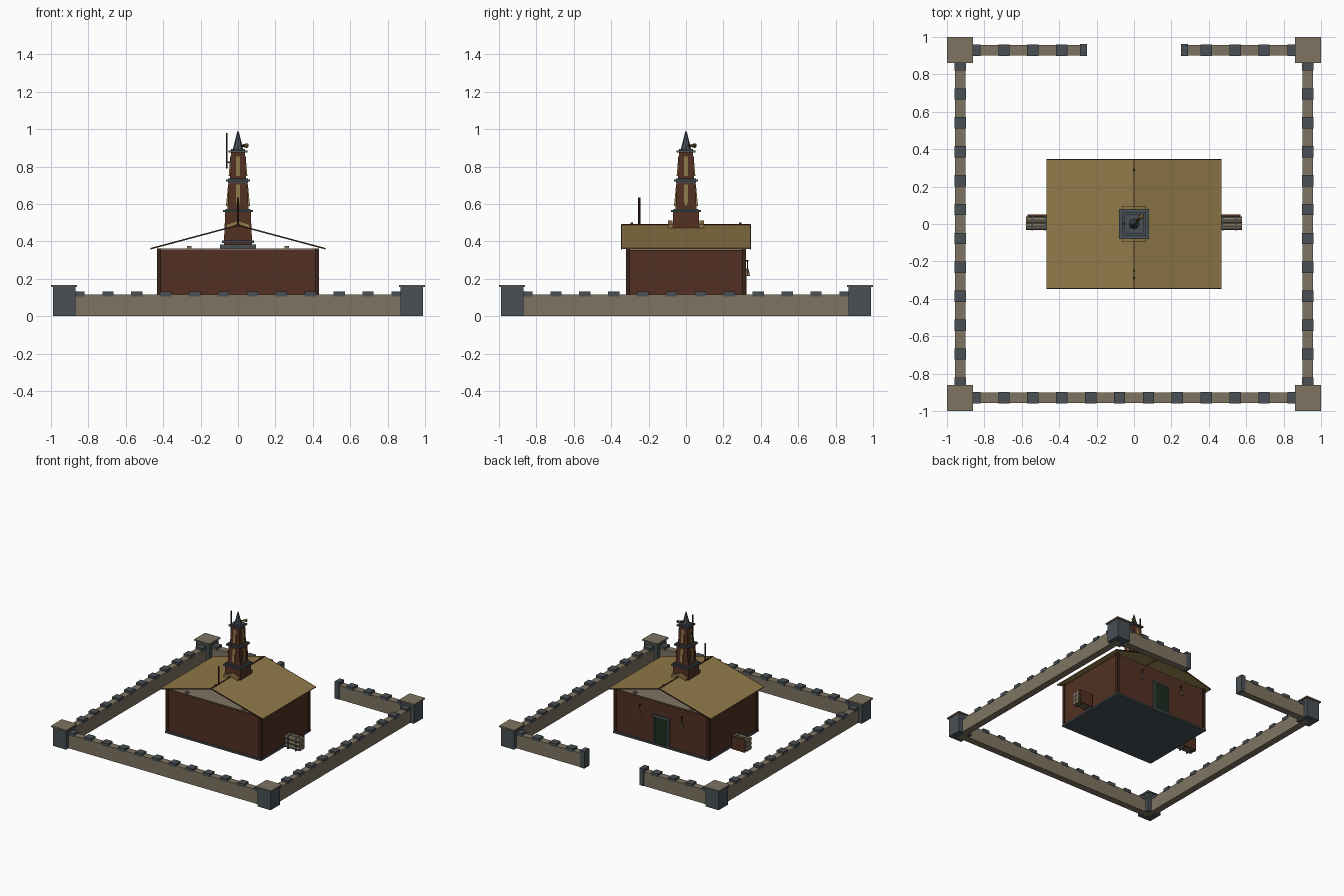
import bpy, math
from mathutils import Vector

old = bpy.data.objects.get("Cube")
if old:
    bpy.data.objects.remove(old, do_unlink=True)


def material(name, r, g, b):
    m = bpy.data.materials.new(name)
    m.use_nodes = True
    m.diffuse_color = (r, g, b, 1)
    m.node_tree.nodes["Principled BSDF"].inputs["Base Color"].default_value = (r, g, b, 1)
    return m


STONE = material("warm stone", 0.21, 0.175, 0.12)
SLATE = material("slate grey", 0.065, 0.08, 0.09)
BRICK = material("red brown wall", 0.085, 0.03, 0.016)
WOOD = material("dark wood", 0.045, 0.018, 0.010)
THATCH = material("straw roof", 0.28, 0.19, 0.065)
GREEN = material("dark green door", 0.012, 0.026, 0.016)


def mesh(name, verts, faces, mat):
    data = bpy.data.meshes.new(name)
    data.from_pydata(verts, [], faces)
    data.materials.append(mat)
    ob = bpy.data.objects.new(name, data)
    bpy.context.collection.objects.link(ob)
    return ob


def prism(name, lower, upper, mat):
    """Join two matching rings of points into a closed solid."""
    n = len(lower)
    sides = [(i, (i + 1) % n, n + (i + 1) % n, n + i) for i in range(n)]
    return mesh(name, lower + upper,
                sides + [tuple(reversed(range(n))), tuple(range(n, 2 * n))], mat)


def box(name, x0, x1, y0, y1, z0, z1, mat):
    ring = [(x0, y0), (x1, y0), (x1, y1), (x0, y1)]
    return prism(name, [(x, y, z0) for x, y in ring], [(x, y, z1) for x, y in ring], mat)


def block(name, x, y, hx, hy, z0, z1, mat):
    return box(name, x - hx, x + hx, y - hy, y + hy, z0, z1, mat)


def taper(name, z0, z1, r0, r1, mat):
    ring = [(-1, -1), (1, -1), (1, 1), (-1, 1)]
    return prism(name, [(x * r0, y * r0, z0) for x, y in ring],
                 [(x * r1, y * r1, z1) for x, y in ring], mat)


def rod(name, a, b, r0, r1, mat, sides=8):
    a, b = Vector(a), Vector(b)
    bpy.ops.mesh.primitive_cone_add(vertices=sides, radius1=r0, radius2=r1,
                                    depth=(b - a).length, location=(a + b) / 2)
    ob = bpy.context.object
    ob.name = name
    ob.rotation_euler = (b - a).to_track_quat('Z', 'Y').to_euler()
    ob.data.materials.append(mat)
    return ob


# Perimeter wall with a gap for the gate at the back
R, T, H = 0.93, 0.028, 0.115
box("front_wall", -R, R, -R - T, -R + T, 0, H, STONE)
for s, side in ((-1, "right"), (1, "left")):
    block(side + "_wall", s * R, 0, T, R, 0, H, STONE)
    block(side + "_back_wall", s * 0.575, R, 0.3, T, 0, H, STONE)
    block(side + "_gate_post", s * 0.27, R, 0.02, 0.033, 0, 0.14, SLATE)

    # Corner posts with overhanging caps
    for t in (-1, 1):
        block("corner_post", s * R, t * R, 0.06, 0.06, 0, 0.155, SLATE)
        block("corner_cap", s * R, t * R, 0.07, 0.07, 0.155, 0.166, STONE)

# Battlement blocks along the wall tops
for i in range(12):
    p = -0.85 + i * 1.7 / 11
    block("front_merlon", p, -R, 0.03, 0.031, H - 0.01, 0.132, SLATE)
    for s in (-1, 1):
        block("side_merlon", s * R, p, 0.031, 0.03, H - 0.01, 0.132, SLATE)
    if abs(p) > 0.3:
        block("back_merlon", p, R, 0.03, 0.031, H - 0.01, 0.132, SLATE)

# House body, plinth, corner timbers and attic floor
block("house_walls", 0, 0, 0.425, 0.313, 0.004, 0.355, BRICK)
block("house_plinth", 0, 0, 0.436, 0.324, 0, 0.014, SLATE)
block("attic_floor", 0, 0, 0.415, 0.308, 0.355, 0.361, STONE)
for s in (-1, 1):
    for t in (-1, 1):
        block("corner_timber", s * 0.423, t * 0.311, 0.011, 0.011, 0.014, 0.362, WOOD)


# Pitched sheets follow one shared roof line
def pitched(name, half, y0, y1, ridge, drop, thick, mat):
    pts = [(-half, ridge - drop), (0, ridge), (half, ridge - drop),
           (half, ridge - drop - thick), (0, ridge - thick), (-half, ridge - drop - thick)]
    return prism(name, [(x, y0, z) for x, z in pts], [(x, y1, z) for x, z in pts], mat)


pitched("roof", 0.467, -0.343, 0.343, 0.49, 0.125, 0.006, THATCH)
pitched("front_roof_trim", 0.467, -0.348, -0.343, 0.49, 0.125, 0.008, WOOD)
pitched("back_roof_trim", 0.467, 0.343, 0.348, 0.49, 0.125, 0.008, WOOD)
block("ridge_beam", 0, 0, 0.004, 0.345, 0.482, 0.493, WOOD)
for t in (-1, 1):
    y = t * 0.083
    pitched("tower_collar", 0.065, y - 0.012, y + 0.012, 0.512, 0.022, 0.02, THATCH)
    block("ridge_knob", 0, t * 0.29, 0.006, 0.006, 0.488, 0.5, WOOD)
    for x in (-0.26, 0.26):
        block("attic_knob", x, t * 0.29, 0.012, 0.01, 0.36, 0.376, STONE)

# Stepped tower
block("tower_foot", 0, 0, 0.095, 0.095, 0.36, 0.384, SLATE)
block("tower_base_band", 0, 0, 0.086, 0.086, 0.392, 0.405, SLATE)
taper("tower_base", 0.38, 0.56, 0.076, 0.068, BRICK)
taper("tower_middle", 0.56, 0.722, 0.056, 0.05, BRICK)
taper("tower_top", 0.72, 0.88, 0.043, 0.038, BRICK)
for z, r in ((0.556, 0.08), (0.72, 0.065), (0.876, 0.05)):
    block("tower_band", 0, 0, r, r, z, z + 0.011, SLATE)
    block("tower_band_lip", 0, 0, r - 0.012, r - 0.012, z - 0.008, z + 0.017, SLATE)

# Sloping straw-coloured strips on each tower face
for z0, z1, r0, r1 in ((0.59, 0.705, 0.064, 0.053), (0.75, 0.855, 0.05, 0.041)):
    for k in range(4):
        ring = [(-0.012, 0), (0.012, 0), (0.012, 0.012), (-0.012, 0.012)]
        strip = prism("tower_strip", [(x, y - r0, z0) for x, y in ring],
                      [(x * 0.8, y - r1, z1) for x, y in ring], THATCH)
        strip.rotation_euler.z = k * math.pi / 2

# Spire, horn and poles
rod("spire", (0, 0, 0.885), (0, 0, 0.99), 0.03, 0.003, SLATE)
rod("horn", (0.008, 0.008, 0.912), (0.05, 0.05, 0.912), 0.007, 0.007, WOOD)
rod("horn_mouth", (0.03, 0.03, 0.912), (0.048, 0.048, 0.912), 0.008, 0.013, THATCH)
rod("tower_pole", (-0.06, 0, 0.79), (-0.06, 0, 0.98), 0.005, 0.005, WOOD)
block("tower_pole_bracket", -0.05, 0, 0.012, 0.004, 0.82, 0.828, WOOD)
rod("roof_pole", (0, -0.25, 0.485), (0, -0.25, 0.635), 0.006, 0.006, WOOD)

# Back door with frame, and a hanging lamp on each side
block("door", 0, 0.315, 0.06, 0.005, 0.014, 0.235, GREEN)
block("door_lintel", 0, 0.317, 0.077, 0.008, 0.235, 0.25, SLATE)
for s in (-1, 1):
    block("door_jamb", s * 0.067, 0.317, 0.007, 0.007, 0.014, 0.235, SLATE)
    x = s * 0.19
    block("lamp_arm", x, 0.322, 0.004, 0.012, 0.292, 0.3, WOOD)
    rod("lamp_chain", (x, 0.328, 0.25), (x, 0.328, 0.3), 0.003, 0.003, WOOD)
    rod("lamp", (x, 0.328, 0.215), (x, 0.328, 0.255), 0.014, 0.006, STONE)

# Stacked log piles beside the house
for s in (-1, 1):
    block("pile_back_board", s * 0.51, 0.045, 0.06, 0.005, 0, 0.11, BRICK)
    for row in range(3):
        z = 0.02 + row * 0.034
        for col in range(2):
            y = -0.012 + col * 0.034
            rod("log", (s * 0.445, y, z), (s * 0.577, y, z), 0.019, 0.019, STONE)
    for x in (0.475, 0.545):
        block("pile_strap", s * x, 0.004, 0.004, 0.038, 0, 0.107, SLATE)
